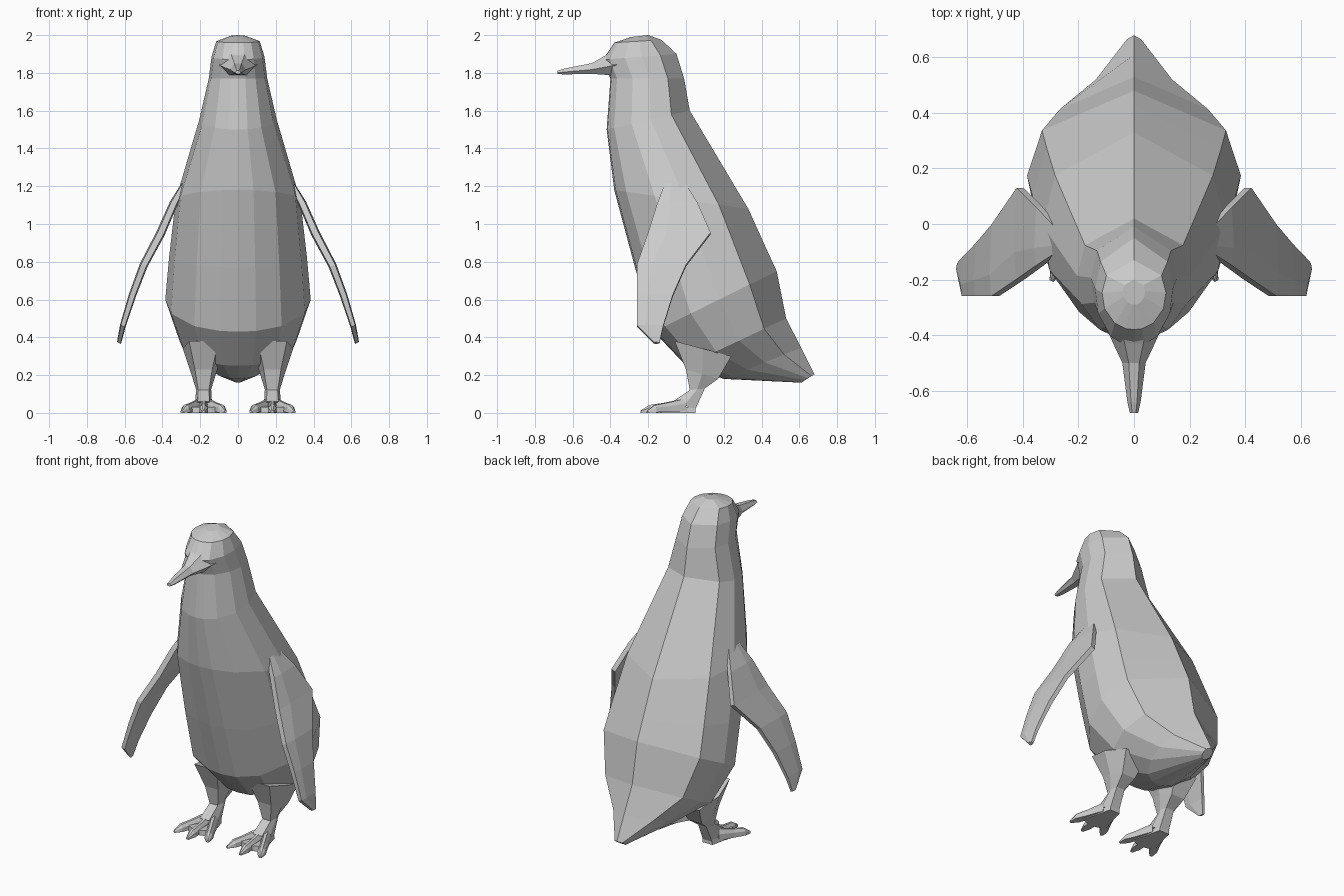
import bpy, bmesh
from mathutils import Vector

if "Cube" in bpy.data.objects:
    bpy.data.objects.remove(bpy.data.objects["Cube"])


def loft(name, rings):
    """Skin equal-length closed rings and cap both ends."""
    bm = bmesh.new()
    vs = [[bm.verts.new(p) for p in r] for r in rings]
    n = len(vs[0])
    for a, b in zip(vs, vs[1:]):
        for i in range(n):
            j = (i + 1) % n
            bm.faces.new((a[i], a[j], b[j], b[i]))
    bm.faces.new(vs[0])
    bm.faces.new(vs[-1])
    bmesh.ops.recalc_face_normals(bm, faces=bm.faces)
    me = bpy.data.meshes.new(name)
    bm.to_mesh(me)
    bm.free()
    ob = bpy.data.objects.new(name, me)
    bpy.context.collection.objects.link(ob)
    return ob


def section(profile, fy, fz, by, bz, w, cx=0):
    """Tilted ring from front point to back point, mirrored half profile."""
    half = [(x * w, fy + (by - fy) * t, fz + (bz - fz) * t) for x, t in profile]
    other = [(-x, y, z) for x, y, z in reversed(half) if x > 1e-6]
    return [(cx + x, y, z) for x, y, z in half + other]


BODY = [(0, 0), (.25, .012), (.6, .09), (.92, .3), (1, .53), (.86, .78), (0, 1)]
BOX = [(.7, 0), (1, .5), (.7, 1)]

# Body and head: front y, z, back y, z, half width
body = [
    (.61, .16, .68, .205, .03),
    (.20, .18, .61, .345, .16),
    (.00, .25, .53, .50, .31),
    (-.17, .43, .48, .75, .385),
    (-.27, .77, .425, .87, .365),
    (-.38, 1.18, .33, 1.08, .33),
    (-.42, 1.50, .02, 1.60, .205),
    (-.40, 1.77, -.01, 1.77, .155),
    (-.44, 1.87, -.05, 1.90, .14),
    (-.38, 1.96, -.13, 1.975, .115),
    (-.29, 1.99, -.20, 2.00, .04),
]
loft("body", [section(BODY, *r) for r in body])

# Beak: y, centre z, half width, half height
beak = [(-.36, 1.86, .105, .075), (-.43, 1.84, .075, .05), (-.50, 1.823, .042, .028),
        (-.64, 1.808, .024, .016), (-.68, 1.803, .015, .009)]
HEX = [(1, -.2), (.5, -1), (-.5, -1), (-1, -.2), (-.45, 1), (.45, 1)]
loft("beak", [[(a * w, y, z + b * h) for a, b in HEX] for y, z, w, h in beak])

# Flipper stations: x, z, front y, back y, half thickness
wing = [(.27, 1.24, -.10, -.02, .012), (.34, 1.11, -.15, .06, .022),
        (.41, .95, -.20, .13, .024), (.50, .78, -.26, .00, .022),
        (.56, .62, -.26, -.07, .02), (.61, .46, -.26, -.12, .016),
        (.63, .37, -.17, -.14, .012)]
# Leg: same layout as body
leg = [(-.06, .38, .24, .30, .11), (.00, .23, .17, .18, .065),
       (.02, .12, .10, .13, .04), (-.07, .06, .05, .02, .045)]

for side, s in (("right", 1), ("left", -1)):
    rings = []
    for x, z, f, b, t in wing:
        dx, dz = t * .9, t * .4
        m = f + (b - f) * .3
        rings.append([(s * (x + k * dx * g), y, z + k * dz * g) for k, y, g in
                      ((1, f, .7), (1, m, 1), (1, b, .6), (-1, b, .6), (-1, m, 1), (-1, f, .7))])
    loft(side + "_flipper", rings)

    cx = s * .182
    loft(side + "_leg", [section(BOX, *r, cx=cx) for r in leg])

    # Webbed sole
    sole = [(-.035, .05), (.035, .05), (.055, -.04), (.085, -.13), (.04, -.15),
            (0, -.16), (-.04, -.15), (-.085, -.13), (-.055, -.04)]
    loft(side + "_sole", [[(cx + x, y, 0) for x, y in sole],
                          [(cx + x * .9, y, .032) for x, y in sole]])

    # Toes fan out from the ankle
    for label, tip in (("inner", -s * .115), ("middle", 0), ("outer", s * .115)):
        end = Vector((cx + tip, -.24 if tip == 0 else -.205, 0))
        start = Vector((cx + tip * .2, -.01, 0))
        d = (end - start).normalized()
        n = Vector((-d.y, d.x, 0))
        rings = []
        for t, w, lo, h in ((0, .025, .01, .075), (.5, .022, .005, .052),
                            (.8, .024, .003, .042), (1, .008, 0, .012)):
            p = start.lerp(end, t)
            rings.append([p + n * (w * a) + Vector((0, 0, z)) for a, z in
                          ((-1, lo), (1, lo), (.9, h * .65), (.35, h), (-.35, h), (-.9, h * .65))])
        loft(side + "_" + label + "_toe", rings)
